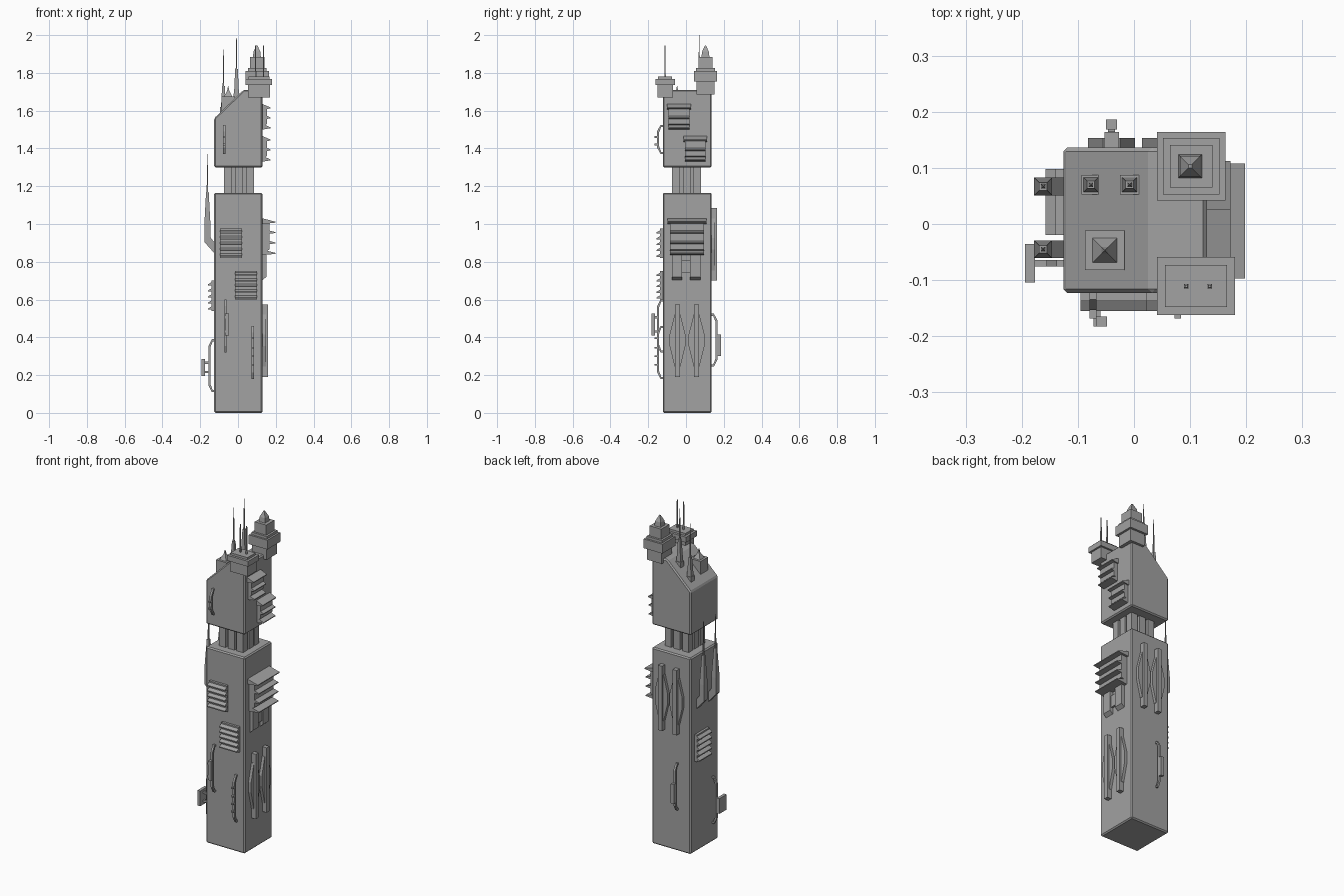
import bpy
import bmesh
from mathutils import Vector

cube = bpy.data.objects.get("Cube")
if cube:
    bpy.data.objects.remove(cube, do_unlink=True)

grey = bpy.data.materials.new("concrete grey")
grey.use_nodes = True
GREY = (0.36, 0.36, 0.36, 1)
grey.diffuse_color = GREY
grey.node_tree.nodes["Principled BSDF"].inputs["Base Color"].default_value = GREY

# Each wall turns (along, out, z) into world coordinates
WALLS = {
    "right": lambda u, w, z: Vector((0.13 + w, u, z)),
    "left": lambda u, w, z: Vector((-0.126 - w, u, z)),
    "front": lambda u, w, z: Vector((u, -0.123 - w, z)),
    "back": lambda u, w, z: Vector((u, 0.136 + w, z)),
    "world": lambda u, w, z: Vector((u, w, z)),
}


class Part:
    """Collects solids into one named object."""

    def __init__(self, name, wall="world"):
        self.name, self.place, self.bm = name, WALLS[wall], bmesh.new()

    def loft(self, lower, upper):
        a = [self.bm.verts.new(self.place(*p)) for p in lower]
        b = [self.bm.verts.new(self.place(*p)) for p in upper]
        n = len(a)
        self.bm.faces.new(a)
        self.bm.faces.new(b[::-1])
        for i in range(n):
            j = (i + 1) % n
            self.bm.faces.new((a[j], a[i], b[i], b[j]))

    def box(self, u0, u1, w0, w1, z0, z1):
        ring = [(u0, w0), (u1, w0), (u1, w1), (u0, w1)]
        self.loft([(u, w, z0) for u, w in ring], [(u, w, z1) for u, w in ring])

    def taper(self, u, w, z0, r0, z1, r1):
        ring = [(-1, -1), (1, -1), (1, 1), (-1, 1)]
        self.loft([(u + a * r0, w + b * r0, z0) for a, b in ring],
                  [(u + a * r1, w + b * r1, z1) for a, b in ring])

    def side_profile(self, pts, u0, u1):
        self.loft([(u0, w, z) for w, z in pts], [(u1, w, z) for w, z in pts])

    def face_profile(self, pts, w0, w1):
        self.loft([(u, w0, z) for u, z in pts], [(u, w1, z) for u, z in pts])

    def finish(self, bevel=0):
        bmesh.ops.recalc_face_normals(self.bm, faces=self.bm.faces)
        mesh = bpy.data.meshes.new(self.name)
        self.bm.to_mesh(mesh)
        self.bm.free()
        mesh.materials.append(grey)
        obj = bpy.data.objects.new(self.name, mesh)
        bpy.context.collection.objects.link(obj)
        if bevel:
            mod = obj.modifiers.new("edge bevel", "BEVEL")
            mod.width, mod.segments = bevel, 1
        return obj


# Main shaft
p = Part("lower_tower")
p.box(-0.126, 0.13, -0.123, 0.136, 0, 1.165)
p.finish(0.007)

# Neck: core ringed by columns
p = Part("neck_columns")
p.box(-0.05, 0.06, -0.05, 0.06, 1.15, 1.31)
for x in (-0.052, 0.006, 0.063):
    for y in (-0.052, 0.004, 0.058):
        p.box(x - 0.021, x + 0.021, y - 0.021, y + 0.021, 1.15, 1.31)
p.finish()

# Upper block with sloping roof
p = Part("upper_tower")
p.face_profile([(-0.126, 1.3), (0.13, 1.3), (0.13, 1.71), (0.03, 1.71), (-0.126, 1.56)],
               -0.123, 0.136)
p.finish(0.007)


# Hooded louvres on the right wall
def louvre(name, u0, u1, top, bottom, depth, count):
    p = Part(name, "right")
    lip = (u1 - u0) * 0.06
    body = depth * 0.55
    p.side_profile([(-0.01, top), (body, top - 0.015), (body, bottom + 0.02),
                    (-0.01, bottom)], u0 + lip, u1 - lip)
    step = (top - bottom - 0.02) / (count - 1)
    for i in range(count):
        z = top - i * step
        edge = 0 if i == 0 else lip
        p.side_profile([(0, z), (depth, z - 0.018), (depth, z - 0.023), (0, z - 0.03)],
                       u0 + edge, u1 - edge)
    p.finish()


louvre("upper_louvre", -0.1, 0.026, 1.635, 1.51, 0.042, 3)
louvre("middle_louvre", -0.014, 0.112, 1.465, 1.34, 0.042, 3)
louvre("large_louvre", -0.097, 0.108, 1.03, 0.845, 0.068, 4)

# Twin struts below the large louvre
p = Part("louvre_struts", "right")
for u0, u1 in ((-0.074, -0.02), (0.022, 0.076)):
    p.side_profile([(-0.01, 0.86), (0.02, 0.86), (0.02, 0.72), (-0.01, 0.695)], u0, u1)
p.box(-0.03, 0.03, -0.01, 0.012, 0.74, 0.81)
p.finish()


# Paired fins: upright bar with a long hexagonal blade
def fins(name, wall, centres, z0):
    p = Part(name, wall)
    for u in centres:
        p.box(u - 0.013, u + 0.013, -0.01, 0.028, z0, z0 + 0.385)
        half = [(0.015, 0.055), (0.042, 0.165), (0.042, 0.225), (0.015, 0.33)]
        pts = [(u + a, z0 + b) for a, b in half] + [(u - a, z0 + b) for a, b in half[::-1]]
        p.face_profile(pts, -0.01, 0.017)
    p.finish()


fins("right_fins", "right", (-0.045, 0.056), 0.19)
fins("back_fins", "back", (-0.04, 0.056), 0.7)


# Slatted vents
def vent(name, wall, u0, u1, z0, z1):
    p = Part(name, wall)
    p.box(u0, u1, -0.01, 0.014, z0, z1)
    step = (z1 - z0) / 5
    for i in range(5):
        z = z0 + i * step
        p.side_profile([(0, z + step), (0.032, z + 0.4 * step), (0.032, z + 0.2 * step),
                        (0, z + 0.2 * step)], u0, u1)
    p.finish()


vent("front_upper_vent", "front", -0.095, 0.022, 0.82, 0.975)
vent("front_lower_vent", "front", -0.015, 0.1, 0.6, 0.75)
vent("left_vent", "left", -0.02, 0.098, 0.54, 0.7)


# Pipe brackets, with optional box or pegs
def bracket(name, wall, u, z0, z1, box=None, pegs=()):
    p = Part(name, wall)
    t = 0.011
    p.side_profile([(-0.005, z0), (0.012, z0), (0.03, z0 + 0.035), (0.03, z1 - 0.035),
                    (0.012, z1), (-0.005, z1), (-0.005, z1 - t), (0.008, z1 - t),
                    (0.03 - t, z1 - 0.04), (0.03 - t, z0 + 0.04), (0.008, z0 + t),
                    (-0.005, z0 + t)], u - 0.006, u + 0.006)
    if box:
        b0, b1, half, shift, far = box
        c = u + shift
        p.box(c - half, c + half, far - 0.018, far, b0, b1)
        for z in (b0 + 0.015, b1 - 0.025):
            p.box(u - 0.006, u + 0.006, 0.02, far, z, z + 0.012)
    for z in pegs:
        p.box(u - 0.006, u + 0.006, 0.02, 0.045, z, z + 0.01)
    p.finish()


bracket("front_box_bracket", "front", -0.066, 0.32, 0.6, (0.41, 0.525, 0.01, 0.008, 0.06))
bracket("front_peg_bracket", "front", 0.078, 0.18, 0.46, None, (0.25, 0.295, 0.34, 0.39))
bracket("upper_peg_bracket", "front", -0.073, 1.37, 1.525, None, (1.415, 1.455))
bracket("back_box_bracket", "back", -0.04, 0.245, 0.525, (0.3, 0.415, 0.01, 0, 0.05))
bracket("left_box_bracket", "left", -0.07, 0.11, 0.39, (0.195, 0.285, 0.034, 0, 0.068))

# Antennas on angled arms
p = Part("left_antennas", "left")
for u in (-0.045, 0.067):
    p.side_profile([(-0.01, 0.835), (0.052, 0.905), (0.052, 1.0), (0.02, 1.0),
                    (0.02, 0.93), (-0.01, 0.89)], u - 0.016, u + 0.016)
    p.taper(u, 0.036, 1.0, 0.016, 1.17, 0.007)
    p.taper(u, 0.036, 1.17, 0.004, 1.37, 0.001)
p.finish()

# Roof masts and small roof pyramid
p = Part("roof_masts")
for x, base, neck, tip in ((-0.077, 1.57, 1.73, 1.93), (-0.008, 1.64, 1.82, 2.0)):
    p.box(x - 0.017, x + 0.017, 0.053, 0.087, base, base + 0.05)
    p.taper(x, 0.07, base + 0.05, 0.013, neck, 0.007)
    p.taper(x, 0.07, neck, 0.004, tip, 0.001)
p.finish()

p = Part("roof_pyramid")
p.box(-0.087, -0.017, -0.082, -0.012, 1.57, 1.675)
p.taper(-0.052, -0.047, 1.675, 0.022, 1.705, 0.006)
p.taper(-0.052, -0.047, 1.705, 0.006, 1.73, 0.001)
p.finish()

# Stepped back turret
p = Part("back_turret")
for half, z0, z1 in ((0.048, 1.685, 1.755), (0.061, 1.755, 1.81), (0.05, 1.81, 1.825),
                     (0.038, 1.825, 1.885)):
    p.box(0.102 - half, 0.102 + half, 0.103 - half, 0.103 + half, z0, z1)
p.taper(0.1, 0.103, 1.885, 0.021, 1.912, 0.018)
p.taper(0.1, 0.103, 1.912, 0.018, 1.945, 0.003)
p.finish()

# Front turret with twin aerials
p = Part("front_turret")
for grow, z0, z1 in ((-0.011, 1.67, 1.735), (0, 1.735, 1.767), (-0.014, 1.767, 1.78)):
    p.box(0.041 - grow, 0.18 + grow, -0.162 - grow, -0.059 + grow, z0, z1)
for x in (0.093, 0.135):
    p.taper(x, -0.111, 1.775, 0.004, 1.945, 0.002)
p.finish()
